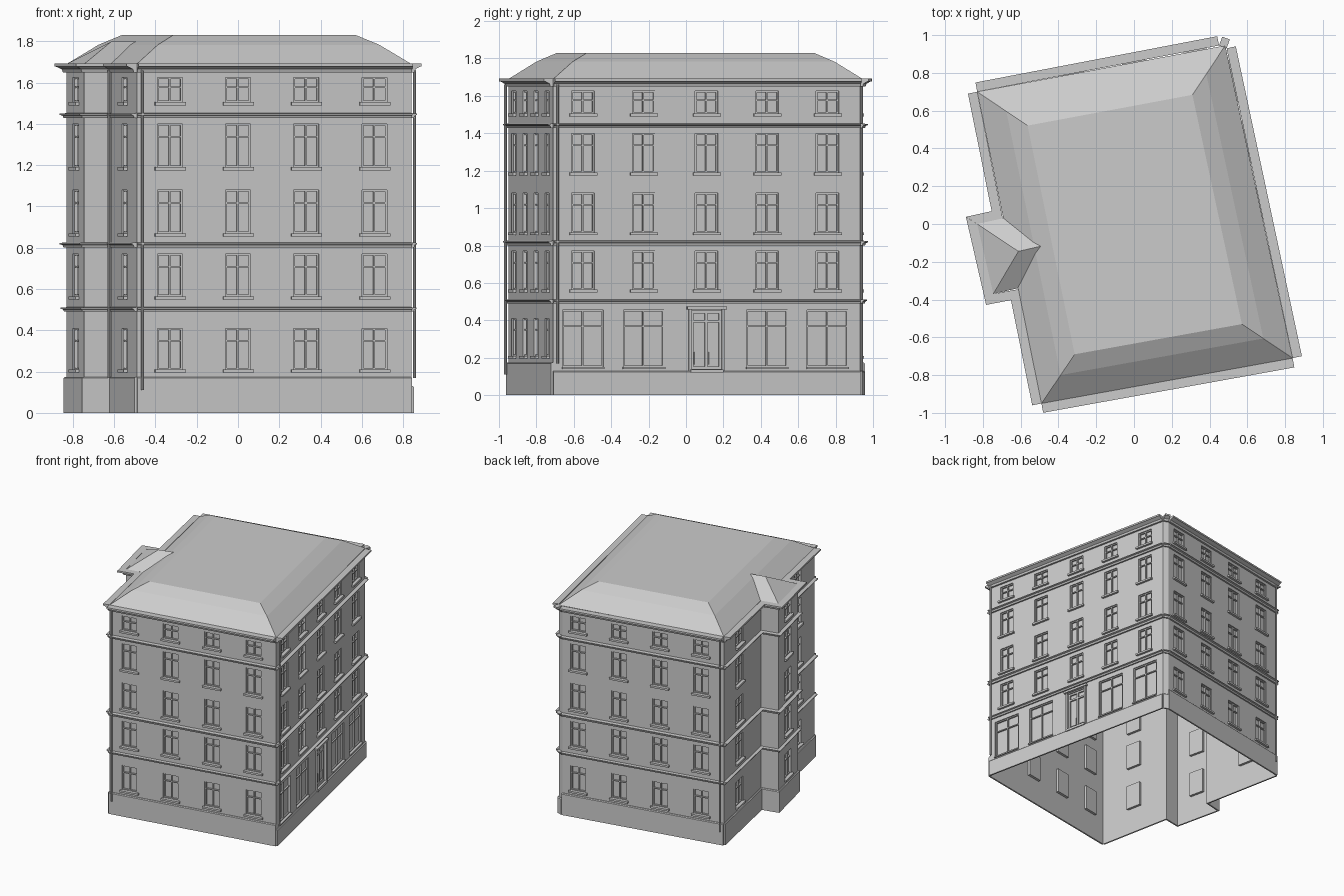
import bpy, bmesh, math
from mathutils import Vector

if "Cube" in bpy.data.objects:
    bpy.data.objects.remove(bpy.data.objects["Cube"])

# Footprint corners, counter-clockwise (slightly turned block with a bay on the left)
A, B, C1, C2, D = (-.49, -.95), (.84, -.71), (.49, .93), (.45, .945), (-.83, .70)
E, F, G, H = (-.695, .03), (-.83, .0), (-.745, -.37), (-.612, -.345)
ROOF_Z, TOP_Z = 1.69, 1.83
FLOORS = [(.21, .41), (.565, .77), (.87, 1.08), (1.19, 1.40), (1.505, 1.625)]

bms = {}


def part(name):
    if name not in bms:
        bms[name] = bmesh.new()
    return bms[name]


class Wall:
    """Local frame of a wall: u along, v outward, z up."""
    def __init__(self, p, q):
        self.p = Vector((*p, 0))
        d = Vector((*q, 0)) - self.p
        self.len = d.length
        self.t = d.normalized()
        self.n = Vector((self.t.y, -self.t.x, 0))

    def at(self, u, v, z):
        return self.p + self.t * u + self.n * v + Vector((0, 0, z))

    def quad(self, name, pts):
        bm = part(name)
        bm.faces.new([bm.verts.new(self.at(*c)) for c in pts])

    def box(self, name, u0, u1, v0, v1, z0, z1):
        self.sweep(name, u0, u1, [(v0, z0), (v1, z0), (v1, z1), (v0, z1)])

    def sweep(self, name, u0, u1, prof, m0=0, m1=0):
        """Sweep a (v, z) profile along the wall; m0/m1 = 1 mitres that end."""
        bm = part(name)
        a = [bm.verts.new(self.at(u0 - m0 * v, v, z)) for v, z in prof]
        b = [bm.verts.new(self.at(u1 + m1 * v, v, z)) for v, z in prof]
        k = len(prof)
        for i in range(k):
            j = (i + 1) % k
            bm.faces.new((a[i], b[i], b[j], a[j]))
        bm.faces.new(a)
        bm.faces.new(b[::-1])

    def surface(self, holes, depth=.02):
        """Wall sheet with rectangular openings and reveals."""
        us = sorted({0, self.len, *[h[0] for h in holes], *[h[1] for h in holes]})
        zs = sorted({0, ROOF_Z, *[h[2] for h in holes], *[h[3] for h in holes]})
        for u0, u1 in zip(us, us[1:]):
            for z0, z1 in zip(zs, zs[1:]):
                cu, cz = (u0 + u1) / 2, (z0 + z1) / 2
                if not any(h[0] < cu < h[1] and h[2] < cz < h[3] for h in holes):
                    self.quad("walls", [(u0, 0, z0), (u1, 0, z0), (u1, 0, z1), (u0, 0, z1)])
        for u0, u1, z0, z1 in holes:
            ring = [(u0, z0), (u1, z0), (u1, z1), (u0, z1)]
            for (ua, za), (ub, zb) in zip(ring, ring[1:] + ring[:1]):
                self.quad("walls", [(ua, 0, za), (ub, 0, zb), (ub, -depth, zb), (ua, -depth, za)])
            self.quad("window_glass", [(u, -depth, z) for u, z in ring])

    def frame(self, u0, u1, z0, z1, split=.7, name="window_frames", w=.008, mid=True):
        """Outer frame, transom and centre mullion."""
        v = (-.02, -.008)
        self.box(name, u0, u0 + w, *v, z0, z1)
        self.box(name, u1 - w, u1, *v, z0, z1)
        zt = z0 + (z1 - z0) * split
        for z in (z0, zt - w / 2, z1 - w):
            self.box(name, u0 + w, u1 - w, *v, z, z + w)
        if mid:
            c = (u0 + u1) / 2
            self.box(name, c - w / 2, c + w / 2, *v, z0 + w, z1 - w)


# Cornice profiles (v, z)
def band(z0, z1, out):
    h = z1 - z0
    return [(0, z0), (out * .45, z0), (out * .6, z0 + h * .5), (out, z0 + h * .65), (out, z1 - h * .1), (0, z1)]


BANDS = [band(.49, .512, .024), band(.80, .826, .028), band(1.428, 1.452, .028),
         [(0, 1.65), (.015, 1.65), (.02, 1.665), (.045, 1.678), (.05, 1.678), (.05, 1.692), (0, 1.692)]]

# start, end, window centres, plinth height, mitre at start, mitre at end
WALLS = [
    (A, B, [.163, .498, .834, 1.17], .175, 0, 0),
    (B, C1, [.163, .495, .838, 1.17, 1.50], .13, 0, 0),
    (C1, C2, [], .13, 0, 0),
    (C2, D, [.13, .46, .79, 1.12], .175, 0, 0),
    (D, E, [.29], .175, 0, 0),
    (E, F, [], .175, 0, 1),
    (F, G, [.19], .175, 1, 1),
    (G, H, [], .175, 1, 0),
    (H, A, [.31], .175, 0, 0),
]

for idx, (p, q, cols, base, m0, m1) in enumerate(WALLS):
    w = Wall(p, q)
    shop = idx == 1
    holes = []
    for i, c in enumerate(cols):
        for f, (z0, z1) in enumerate(FLOORS):
            if shop and f == 0:
                continue
            holes.append((c - .062, c + .062, z0, z1))
            w.frame(c - .062, c + .062, z0, z1, .7 if f < 4 else .6)
            w.box("window_sills", c - .075, c + .075, 0, .018, z0 - .015, z0)
        if shop and i != 2:
            # shop windows
            holes.append((c - .112, c + .112, .15, .455))
            w.frame(c - .112, c + .112, .15, .455, .72)
            w.box("window_sills", c - .115, c + .115, 0, .012, .14, .15)
        elif shop:
            # entrance door with surround
            holes.append((c - .083, c + .083, .14, .45))
            w.frame(c - .083, c + .083, .14, .45, .82, "door", .014)
            for s in (-1, 1):
                x = c + s * .04
                w.box("door", x - .024, x + .024, -.02, -.013, .165, .23)
                e = c + s * .09
                w.box("door_surround", e - .008, e + .008, 0, .012, .13, .46)
            w.box("door_surround", c - .108, c + .108, 0, .022, .458, .475)
            w.box("door_step", c - .09, c + .09, 0, .02, .12, .138)
    w.surface(holes)
    # plinth and cornices
    w.sweep("plinth", 0, w.len, [(0, 0), (.012, 0), (.012, base - .006), (.006, base), (0, base)], m0, m1)
    for prof in BANDS:
        w.sweep("cornices", 0, w.len, prof, m0, m1)

# Downpipes near the corners
for p, q, u, zlow in [(A, B, .025, .11), (B, C1, .02, .17), (C2, D, 1.28, .11), (H, A, .03, .17)]:
    w = Wall(p, q)
    bm = part("downpipes")
    ends = []
    for z in (zlow, 1.66):
        ends.append([bm.verts.new(w.at(u + .007 * math.cos(a), .02 + .007 * math.sin(a), z))
                     for a in [k * math.pi / 4 for k in range(8)]])
    for k in range(8):
        bm.faces.new((ends[0][k], ends[0][(k + 1) % 8], ends[1][(k + 1) % 8], ends[1][k]))
    bm.faces.new(ends[0][::-1])
    bm.faces.new(ends[1])

# Hipped main roof with a flat top
corners = [Vector((*c, 0)) for c in (A, B, (.483, .945), D)]


def roof_ring(bm, inset, z):
    out = []
    for i, c in enumerate(corners):
        a = (corners[i - 1] - c).normalized()
        b = (corners[(i + 1) % 4] - c).normalized()
        out.append(bm.verts.new(c + (a + b) * inset + Vector((0, 0, z))))
    return out


bm = part("main_roof")
rings = [roof_ring(bm, 0, ROOF_Z), roof_ring(bm, .13, 1.783), roof_ring(bm, .225, TOP_Z)]
for lo, hi in zip(rings, rings[1:]):
    for i in range(4):
        j = (i + 1) % 4
        bm.faces.new((lo[i], lo[j], hi[j], hi[i]))
bm.faces.new(rings[-1])

# Small hipped roof over the bay, running into the main roof
w = Wall(F, G)
bm = part("bay_roof")
L = w.len
f, g, gi, fi, r, ri = [bm.verts.new(w.at(*c)) for c in (
    (0, 0, ROOF_Z), (L, 0, ROOF_Z), (L, -.25, ROOF_Z), (0, -.25, ROOF_Z),
    (L / 2, -.18, 1.80), (L / 2, -.36, 1.80))]
for face in ((f, g, r), (g, gi, ri, r), (fi, f, r, ri)):
    bm.faces.new(face)

# Turn each part into an object
for name, bm in bms.items():
    if name in ("walls", "cornices"):
        bmesh.ops.remove_doubles(bm, verts=bm.verts, dist=1e-5)
    if name != "window_glass":
        bmesh.ops.recalc_face_normals(bm, faces=bm.faces)
    me = bpy.data.meshes.new(name)
    bm.to_mesh(me)
    bm.free()
    bpy.context.collection.objects.link(bpy.data.objects.new(name, me))
